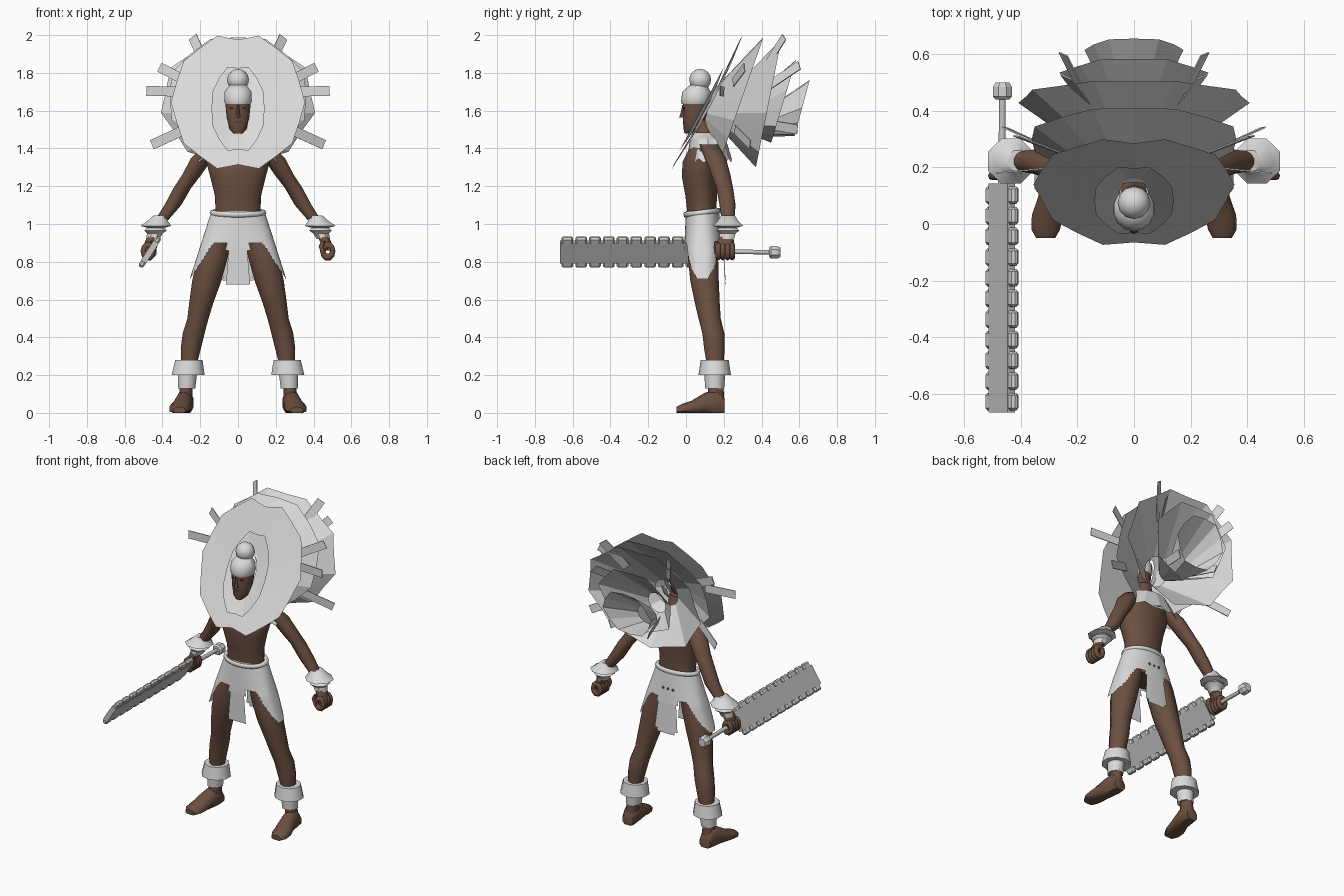
import bpy, bmesh, math
from mathutils import Matrix, Vector

if "Cube" in bpy.data.objects:
    bpy.data.objects.remove(bpy.data.objects["Cube"])


def material(name, rgb):
    m = bpy.data.materials.new(name)
    m.diffuse_color = (*rgb, 1)
    m.use_nodes = True
    m.node_tree.nodes["Principled BSDF"].inputs["Base Color"].default_value = m.diffuse_color
    return m


SKIN = material("brown skin", (0.15, 0.08, 0.053))
WHITE = material("white cloth", (0.7, 0.7, 0.7))
BLADE = material("grey wood", (0.55, 0.55, 0.55))
STONE = material("grey stone", (0.64, 0.64, 0.64))
DARK = material("dark eyes", (0.03, 0.018, 0.014))


def finish(name, bm, mat, smooth=0, recalc=True):
    if recalc:
        bmesh.ops.recalc_face_normals(bm, faces=bm.faces)
    me = bpy.data.meshes.new(name)
    bm.to_mesh(me)
    bm.free()
    ob = bpy.data.objects.new(name, me)
    bpy.context.collection.objects.link(ob)
    me.materials.append(mat)
    if smooth:
        bpy.ops.object.select_all(action='DESELECT')
        ob.select_set(True)
        bpy.context.view_layer.objects.active = ob
        bpy.ops.object.shade_smooth_by_angle(angle=math.radians(smooth))
    return ob


def skin_rings(bm, rings, caps):
    """Join rings of points into a tube."""
    vs = [[bm.verts.new(p) for p in r] for r in rings]
    n = len(vs[0])
    for a, b in zip(vs, vs[1:]):
        for i in range(n):
            bm.faces.new((a[i], a[(i + 1) % n], b[(i + 1) % n], b[i]))
    if caps:
        bm.faces.new(vs[0])
        bm.faces.new(vs[-1])


def loft(name, rings, n, mat, side=1, caps=True, smooth=50, upright=False):
    """Rings are (x, y, z, r1, r2), lying flat, or upright facing y."""
    bm, pts = bmesh.new(), []
    for x, y, z, r1, r2 in rings:
        ring = []
        for i in range(n):
            a = 2 * math.pi * (i + 0.5) / n
            c, s = r1 * math.cos(a), r2 * math.sin(a)
            p = (x + c, y, max(0, z + s)) if upright else (x + c, y + s, z)
            ring.append((p[0] * side, p[1], p[2]))
        pts.append(ring)
    skin_rings(bm, pts, caps)
    return finish(name, bm, mat, smooth)


def box(name, size, centre, mat, rot=Matrix(), bevel=0):
    bm = bmesh.new()
    bmesh.ops.create_cube(bm, size=1, matrix=Matrix.Translation(centre) @ rot @ Matrix.Diagonal((*size, 1)))
    if bevel:
        bmesh.ops.bevel(bm, geom=bm.edges[:], offset=bevel, segments=1, affect='EDGES')
    return finish(name, bm, mat)


def torus(name, centre, major, minor, mat, rot=Matrix(), n=24, scale=(1, 1, 1)):
    bm, rings = bmesh.new(), []
    m = Matrix.Translation(centre) @ rot @ Matrix.Diagonal((*scale, 1))
    for i in range(n + 1):
        a = 2 * math.pi * i / n
        rings.append([m @ Vector(((major + minor * math.cos(b)) * math.cos(a),
                                  (major + minor * math.cos(b)) * math.sin(a), minor * math.sin(b)))
                      for b in [k * math.pi / 4 for k in range(8)]])
    skin_rings(bm, rings, False)
    bmesh.ops.remove_doubles(bm, verts=bm.verts, dist=1e-5)
    return finish(name, bm, mat, 60)


def frill(name, inner, outer, n, jag=0.94, caps=False, sweep=0, notch=1):
    """Jagged open cone; rims are (y, z, half width, half height, lean).
    sweep pushes the sides back, notch cuts in at top and bottom centre."""
    bm, rings = bmesh.new(), []
    for k, (cy, cz, rx, rz, lean) in enumerate((inner, outer)):
        ring = []
        for i in range(n):
            a = 2 * math.pi * i / n
            f = jag if k and i % 2 == 0 else 1
            if k and i % (n // 2) == 0:
                f *= notch
            u = rz * f * math.cos(a)
            ring.append((rx * f * math.sin(a), cy + lean * u + k * sweep * math.sin(a) ** 2, cz + u))
        rings.append(ring)
    skin_rings(bm, rings, False)
    if caps:
        bm.verts.ensure_lookup_table()
        bm.faces.new([bm.verts[i] for i in range(n)])
    return finish(name, bm, WHITE, recalc=False)


# Torso, neck and head
loft("torso", [(0, .09, .9, .15, .085), (0, .085, 1.05, .12, .078), (0, .08, 1.15, .125, .085),
               (0, .073, 1.25, .15, .097), (0, .08, 1.33, .172, .1), (0, .1, 1.4, .165, .085),
               (0, .105, 1.45, .09, .06), (0, .1, 1.48, .05, .05), (0, .085, 1.55, .048, .05)], 16, SKIN)
loft("head", [(0, .012, 1.478, .022, .018), (0, .027, 1.5, .045, .04), (0, .045, 1.56, .061, .062),
              (0, .052, 1.62, .067, .07), (0, .055, 1.68, .066, .066), (0, .06, 1.72, .04, .04)], 14, SKIN)
loft("nose", [(0, -.018, 1.565, .016, .018), (0, -.014, 1.59, .01, .014), (0, -.01, 1.63, .006, .01)], 6, SKIN)
box("mouth", (.034, .008, .006), (0, -.011, 1.54), DARK)
for s in (1, -1):
    box("eye", (.022, .008, .009), (s * .028, -.009, 1.613), DARK)
loft("head_wrap", [(0, .05, 1.635, .068, .073), (0, .052, 1.65, .075, .078), (0, .055, 1.7, .073, .075),
                   (0, .065, 1.735, .045, .045)], 14, WHITE)
bm = bmesh.new()
bmesh.ops.create_uvsphere(bm, u_segments=12, v_segments=8, radius=.058, matrix=Matrix.Translation((0, .075, 1.763)))
finish("hair_bun", bm, WHITE, 50)

# Legs, feet, arms, fists and bands, on both sides
for s in (1, -1):
    loft("leg", [(.09, .09, .97, .07, .075), (.135, .09, .82, .083, .083), (.165, .098, .7, .08, .078),
                 (.195, .113, .58, .066, .068), (.212, .125, .5, .058, .061), (.235, .145, .42, .06, .06),
                 (.25, .15, .34, .055, .056), (.26, .155, .25, .042, .046), (.275, .158, .12, .035, .043),
                 (.278, .16, .05, .04, .045)], 12, SKIN, s)
    loft("foot", [(.28, .205, .03, .04, .045), (.281, .17, .055, .048, .07), (.29, .1, .045, .05, .062),
                  (.306, .03, .025, .058, .04), (.312, -.02, .018, .053, .03), (.312, -.05, .012, .035, .02)],
         10, SKIN, s, upright=True)
    loft("ankle_band", [(.26, .152, .28, .04, .045), (.26, .152, .28, .076, .074), (.264, .152, .2, .092, .086),
                        (.268, .152, .2, .053, .055), (.272, .152, .13, .048, .05), (.272, .152, .13, .03, .035)],
         10, WHITE, s)
    loft("arm", [(.13, .12, 1.42, .05, .05), (.19, .155, 1.35, .06, .058), (.245, .185, 1.26, .052, .052),
                 (.295, .205, 1.19, .048, .046), (.345, .22, 1.1, .046, .044), (.405, .222, 1.02, .036, .035),
                 (.445, .218, .95, .031, .032), (.462, .21, .91, .03, .045), (.485, .205, .86, .022, .05)],
         12, SKIN, s)
    loft("wrist_band", [(.41, .222, 1.045, .04, .04), (.425, .222, 1.015, .06, .06), (.435, .222, .99, .088, .086),
                        (.435, .222, .98, .05, .05), (.437, .222, .965, .065, .065), (.44, .22, .95, .045, .046),
                        (.452, .216, .92, .038, .042)], 8, WHITE, s, smooth=45)
    for k in range(4):
        torus("finger", (s * .475, .17 + k * .025, .856), .026, .015, SKIN, Matrix.Rotation(math.pi / 2, 4, 'X'), 10,
              (1, 1.25, 1))
    loft("thumb", [(.452, .165, .91, .014, .016), (.44, .16, .88, .014, .015), (.45, .16, .845, .01, .012)],
         8, SKIN, s)

# Skirt: a flared, slightly boxy grid trimmed to a hem with front and back flaps
bm, rings = bmesh.new(), []
for k in range(40):
    z = 1.07 - k * .01
    d = 1.07 - z
    e = 1 - min(d / .2, 1) * .3
    ring = []
    for i in range(96):
        sx, sy = math.sin(2 * math.pi * i / 96), -math.cos(2 * math.pi * i / 96)
        sx, sy = math.copysign(abs(sx) ** e, sx), math.copysign(abs(sy) ** e, sy)
        ring.append(((.14 + d * .32) * sx,
                     .087 + (.087 + min(d, .2) * .05) * sy + .07 * d * max(0, sy) ** 6, z))
    rings.append(ring)
skin_rings(bm, rings, False)
drop = []
for f in bm.faces:
    c = f.calc_center_median()
    x = abs(c.x)
    if c.z < (.68 if x < (.058 if c.y < .09 else .072) else .895 - max(0, x - .13) * 1.5):
        drop.append(f)
bmesh.ops.delete(bm, geom=drop, context='FACES')
finish("skirt", bm, WHITE, 40)
torus("belt", (0, .085, 1.06), .135, .015, WHITE, Matrix.Rotation(.12, 4, 'X'), 24, (1, .66, 1))
for x in (-.035, 0, .035):
    box("skirt_mark", (.014, .006, .014), (x, .187, .96), SKIN, Matrix.Rotation(math.pi / 4, 4, 'Y'))

# Shoulder mantle with a jagged hem
bm = bmesh.new()
skin_rings(bm, [[(rx * math.sin(i * math.pi / 12), cy - ry * math.cos(i * math.pi / 12),
                  z + (j if i % 2 else 0)) for i in range(24)]
                for cy, z, rx, ry, j in ((.1, 1.485, .06, .06, 0), (.115, 1.45, .13, .095, 0),
                                         (.125, 1.345, .215, .118, -.02))], False)
finish("shoulder_mantle", bm, WHITE)

# Headdress: front disc, inner lip, and cones opening towards the back
frill("front_disc", (.105, 1.61, .05, .12, .53), (.11, 1.645, .355, .37, .53), 20, .96, sweep=.03, notch=.93)
frill("face_ruff", (.097, 1.6, .055, .11, .53), (.083, 1.61, .145, .24, .53), 16, .97, notch=.93)
frill("cone_large_front", (.12, 1.62, .07, .09, .3), (.3, 1.675, .38, .33, .35), 16, .95)
frill("cone_large_back", (.2, 1.6, .08, .09, .25), (.44, 1.65, .415, .35, .2), 18, .93)
frill("cone_medium", (.3, 1.57, .06, .07, .25), (.52, 1.66, .27, .23, .3), 14, .91)
frill("cone_small", (.4, 1.53, .07, .07, .25), (.615, 1.615, .175, .16, .27), 12, .93, True)

# Flat feather slats around the headdress, half turned on edge
for a, b in (((.15, .4, 1.8), (.24, .52, 1.99)), ((.16, .42, 1.72), (.25, .6, 1.84)),
             ((.26, .25, 1.75), (.415, .31, 1.83)), ((.28, .2, 1.7), (.485, .18, 1.705)),
             ((.28, .26, 1.5), (.455, .34, 1.42)), ((.1, .42, 1.53), (.14, .59, 1.5))):
    for s in (1, -1):
        p, q = Vector((a[0] * s, *a[1:])), Vector((b[0] * s, *b[1:]))
        d = (q - p).normalized()
        w = d.cross(Vector((0, 0, 1))).normalized().cross(d)
        v = d.cross(Vector((0, 1, 0))).normalized()
        w = (w + v * math.copysign(1, w.dot(v))).normalized()
        rot = Matrix((w, d, w.cross(d))).transposed().to_4x4()
        box("feather_slat", (.052, (q - p).length, .005), (p + q) / 2, WHITE, rot)

# Toothed club held in the hand at -x
tilt = Matrix.Rotation(.57, 4, 'Y')
mid = Vector((-.467, 0, .852))
across = tilt.to_3x3() @ Vector((0, 0, 1))
box("club_blade", (.032, .81, .125), mid + Vector((0, -.262, 0)), BLADE, tilt)
for k in range(11):
    for s in (1, -1):
        box("club_tooth", (.03, .062, .042), mid + Vector((0, -.628 + k * .073, 0)) + across * s * .073,
            STONE, tilt, .009)
loft("club_handle", [(-.467, .13, .856, .015, .015), (-.465, .45, .85, .012, .012)], 8, BLADE, upright=True)
loft("club_knob", [(-.465, .44, .85, .026, .026), (-.465, .45, .85, .036, .036), (-.465, .485, .85, .036, .036),
                   (-.465, .5, .85, .026, .026)], 8, STONE, upright=True, smooth=0)
